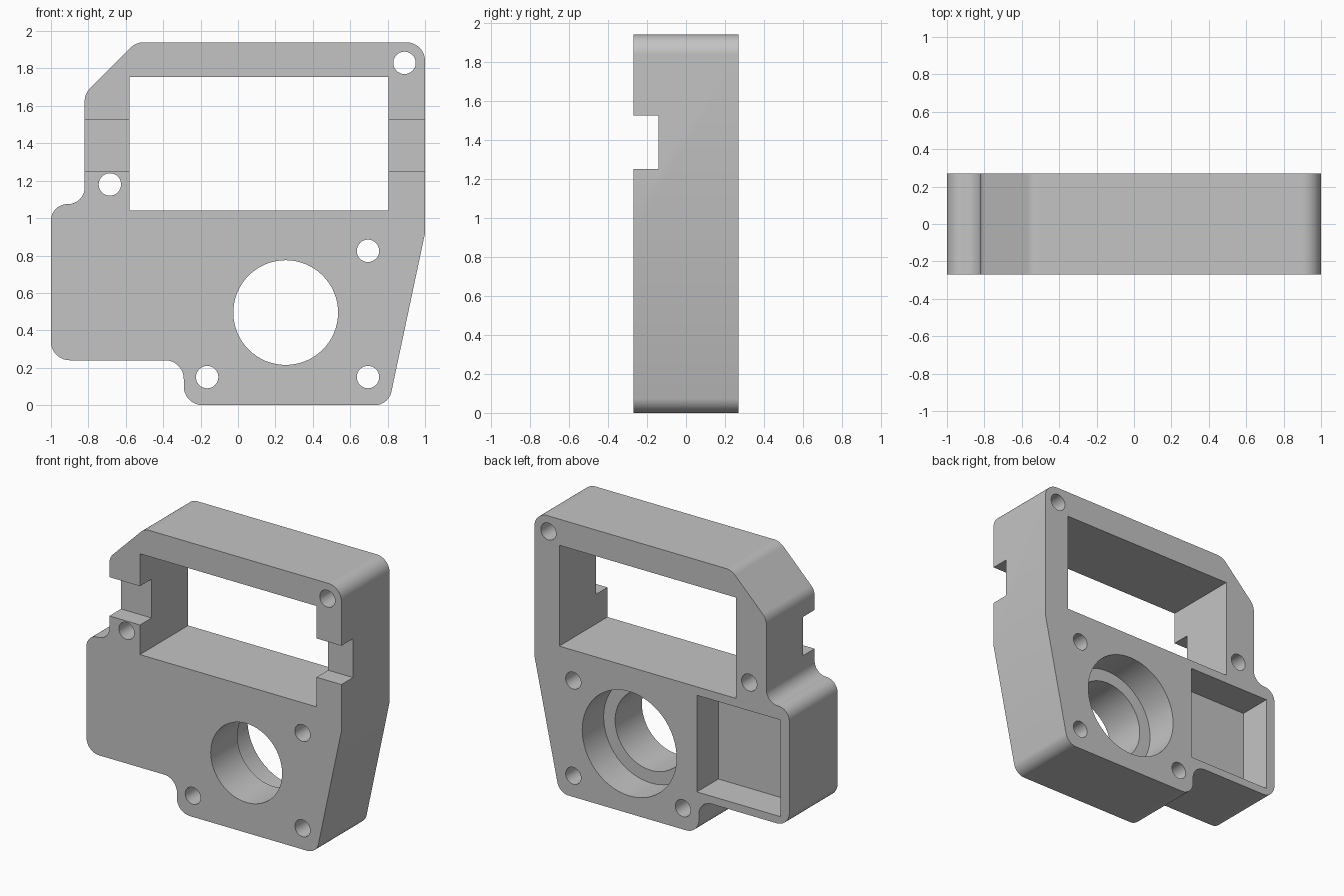
import bpy
import bmesh
from math import radians, sin, cos, tan, pi
from mathutils import Vector

default = bpy.data.objects.get("Cube")
if default:
    bpy.data.objects.remove(default, do_unlink=True)

BACK, FRONT, FLOOR = 0.27, -0.27, 0.03   # FLOOR: depth reached by rear recesses
OVER = 0.1                               # cutter overshoot

grey = bpy.data.materials.new("plain_grey")
grey.use_nodes = True
grey.diffuse_color = (0.55, 0.55, 0.55, 1)
grey.node_tree.nodes["Principled BSDF"].inputs["Base Color"].default_value = grey.diffuse_color


def fillet(prev, corner, nxt, radius, steps=12):
    """Points of a rounded corner, convex or concave."""
    if radius == 0:
        return [corner]
    u, v = (prev - corner).normalized(), (nxt - corner).normalized()
    half = u.angle(v) / 2
    centre = corner + (u + v).normalized() * radius / sin(half)
    start = corner + u * radius / tan(half) - centre
    end = corner + v * radius / tan(half) - centre
    sweep = start.angle(end)
    return [centre + (start * sin((1 - i / steps) * sweep) + end * sin(i / steps * sweep)) / sin(sweep)
            for i in range(steps + 1)]


def prism(name, points, y0, y1):
    """Extrude an x-z profile along y."""
    bm = bmesh.new()
    face = bm.faces.new([bm.verts.new((p[0], y0, p[1])) for p in points])
    moved = bmesh.ops.extrude_face_region(bm, geom=[face])["geom"]
    bmesh.ops.translate(bm, vec=(0, y1 - y0, 0),
                        verts=[g for g in moved if isinstance(g, bmesh.types.BMVert)])
    bmesh.ops.recalc_face_normals(bm, faces=bm.faces)
    mesh = bpy.data.meshes.new(name)
    bm.to_mesh(mesh)
    bm.free()
    mesh.materials.append(grey)
    obj = bpy.data.objects.new(name, mesh)
    bpy.context.collection.objects.link(obj)
    return obj


def rect(x0, x1, z0, z1):
    return [(x0, z0), (x1, z0), (x1, z1), (x0, z1)]


def circle(x, z, r, n):
    return [(x + r * cos(2 * pi * i / n), z + r * sin(2 * pi * i / n)) for i in range(n)]


# Housing outline: x, z, corner radius
outline = [(-1, 0.24, 0.1), (-0.29, 0.24, 0.1), (-0.29, 0, 0.1), (0.805, 0, 0.09),
           (1, 0.92, 0), (1, 1.94, 0.1), (-0.545, 1.94, 0.1), (-0.82, 1.665, 0.1),
           (-0.82, 1.075, 0.088), (-1, 1.075, 0.088)]
corners = [Vector(c[:2]) for c in outline]
profile = []
for i, c in enumerate(outline):
    profile += fillet(corners[i - 1], corners[i], corners[(i + 1) % len(corners)], c[2])
housing = prism("housing", profile, FRONT, BACK)

# Cutters: window, front channel, rear pocket, stepped bore, screw holes
through = (FRONT - OVER, BACK + OVER)
bore = (0.255, 0.495)
cutters = [
    prism("window_cutter", rect(-0.58, 0.805, 1.04, 1.755), *through),
    prism("channel_cutter", rect(-1.2, 1.2, 1.25, 1.525), FRONT - OVER, -0.14),
    prism("pocket_cutter", rect(-0.93, -0.275, 0.295, 0.98), FLOOR, BACK + OVER),
    prism("bore_cutter", circle(*bore, 0.28, 64), *through),
    prism("counterbore_cutter", circle(*bore, 0.37, 64), FLOOR, BACK + OVER),
]
for x, z in [(0.89, 1.83), (-0.685, 1.18), (0.695, 0.825), (0.695, 0.15), (-0.165, 0.15)]:
    cutters.append(prism("screw_hole_cutter", circle(x, z, 0.06, 32), *through))

for cutter in cutters:
    cutter.hide_render = True
    mod = housing.modifiers.new(cutter.name, 'BOOLEAN')
    mod.operation = 'DIFFERENCE'
    mod.solver = 'EXACT'
    mod.object = cutter

# Bake the cuts and drop the cutters
graph = bpy.context.evaluated_depsgraph_get()
solid = bpy.data.meshes.new_from_object(housing.evaluated_get(graph))
housing.modifiers.clear()
housing.data = solid
for cutter in cutters:
    bpy.data.objects.remove(cutter, do_unlink=True)

# Smooth curved walls, crisp edges
bpy.ops.object.select_all(action='DESELECT')
housing.select_set(True)
bpy.context.view_layer.objects.active = housing
bpy.ops.object.shade_smooth_by_angle(angle=radians(30))
normals = housing.modifiers.new("even_shading", 'WEIGHTED_NORMAL')
normals.keep_sharp = True
